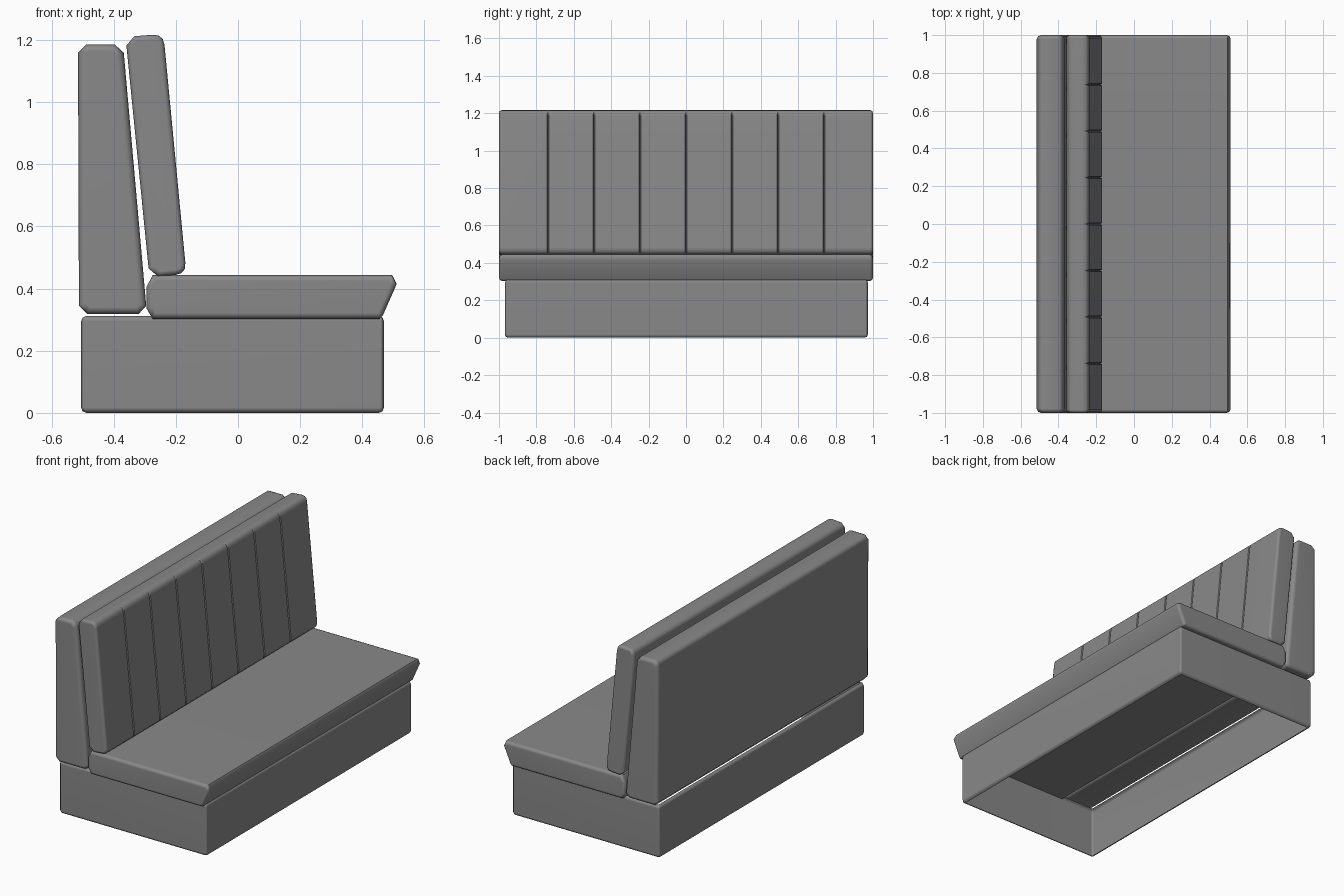
import bpy
import bmesh
from math import radians
from mathutils import Vector

cube = bpy.data.objects.get("Cube")
if cube:
    bpy.data.objects.remove(cube, do_unlink=True)

grey = bpy.data.materials.new("upholstery grey")
grey.use_nodes = True
colour = (0.25, 0.25, 0.25, 1)
grey.diffuse_color = colour
grey.node_tree.nodes["Principled BSDF"].inputs["Base Color"].default_value = colour


def chamfer(corners, size, segments=1):
    """Cut or round every corner of a polygon."""
    points = []
    pts = [Vector(c) for c in corners]
    for i, p in enumerate(pts):
        a = p + (pts[i - 1] - p).normalized() * size
        b = p + (pts[(i + 1) % len(pts)] - p).normalized() * size
        for k in range(segments + 1):
            t = k / segments
            points.append(a * (1 - t) ** 2 + p * 2 * t * (1 - t) + b * t * t)
    return points


def inset(points, amount):
    """Move every side of a counter-clockwise polygon inwards."""
    result = []
    for i, p in enumerate(points):
        d1 = (p - points[i - 1]).normalized()
        d2 = (points[(i + 1) % len(points)] - p).normalized()
        n1, n2 = Vector((-d1.y, d1.x)), Vector((-d2.y, d2.x))
        result.append(p + (n1 + n2) * amount / (1 + n1.dot(n2)))
    return result


def loft(name, profile, stations, place, caps=True, groove_side=()):
    """Sweep a profile through (position, inset, groove depth) stations."""
    bm = bmesh.new()
    rings = []
    for pos, shrink, groove in stations:
        ring = inset(profile, shrink)
        for i in groove_side:
            ring[i] = ring[i] - Vector((groove, 0))
        rings.append([bm.verts.new(place(p.x, p.y, pos)) for p in ring])
    n = len(profile)
    for r1, r2 in zip(rings, rings[1:]):
        for i in range(n):
            j = (i + 1) % n
            bm.faces.new((r1[i], r1[j], r2[j], r2[i]))
    if caps:
        bm.faces.new(rings[0])
        bm.faces.new(rings[-1])
    bmesh.ops.recalc_face_normals(bm, faces=bm.faces)
    mesh = bpy.data.meshes.new(name)
    bm.to_mesh(mesh)
    bm.free()
    mesh.materials.append(grey)
    obj = bpy.data.objects.new(name, mesh)
    bpy.context.collection.objects.link(obj)
    bpy.ops.object.select_all(action="DESELECT")
    bpy.context.view_layer.objects.active = obj
    obj.select_set(True)
    bpy.ops.object.shade_smooth_by_angle(angle=radians(50))
    weighted = obj.modifiers.new("Soft edges", "WEIGHTED_NORMAL")
    weighted.keep_sharp = True
    return obj


def along_y(x, z, y):
    return (x, y, z)


def along_z(x, y, z):
    return (x, y, z)


def ends(size, middle=()):
    """Stations with bevelled ends around optional middle ones."""
    start = [(-1, size, 0), (-1 + size * 0.3, size * 0.3, 0), (-1 + size, 0, 0)]
    return start + list(middle) + [(-y, s, g) for y, s, g in reversed(start)]


# Plinth: an open frame with turned-in rims
plinth = chamfer([(-0.505, -0.968), (0.47, -0.968), (0.47, 0.972), (-0.505, 0.972)], 0.012)
loft("plinth", plinth,
     [(0, 0.017, 0), (0.005, 0.005, 0), (0.017, 0, 0),
      (0.295, 0, 0), (0.307, 0.005, 0), (0.312, 0.017, 0)],
     along_z, caps=False)

# Seat cushion with an undercut front edge
seat = [Vector(p) for p in [
    (-0.275, 0.303), (0.455, 0.303), (0.466, 0.313), (0.511, 0.415),
    (0.496, 0.444), (-0.274, 0.444), (-0.295, 0.405), (-0.295, 0.337)]]
loft("seat_cushion", seat, ends(0.018), along_y)

# Tapered back shell
shell = chamfer([(-0.512, 0.318), (-0.293, 0.318), (-0.37, 1.186), (-0.515, 1.186)], 0.027)
loft("back_shell", shell, ends(0.022), along_y)

# Leaning back cushion, rounded in front, with seven stitched seams
sharp = chamfer([(-0.285, 0.437), (-0.166, 0.447), (-0.24, 1.22), (-0.362, 1.21)], 0.028)
soft = chamfer([(-0.285, 0.437), (-0.166, 0.447), (-0.24, 1.22), (-0.362, 1.21)], 0.036, 3)
cushion = sharp[:2] + soft[4:12] + sharp[6:]
seams = []
for k in range(-3, 4):
    y = k * 0.246
    seams += [(y - 0.005, 0, 0), (y, 0, 0.009), (y + 0.005, 0, 0)]
loft("back_cushion", cushion, ends(0.016, seams), along_y, groove_side=range(3, 9))
